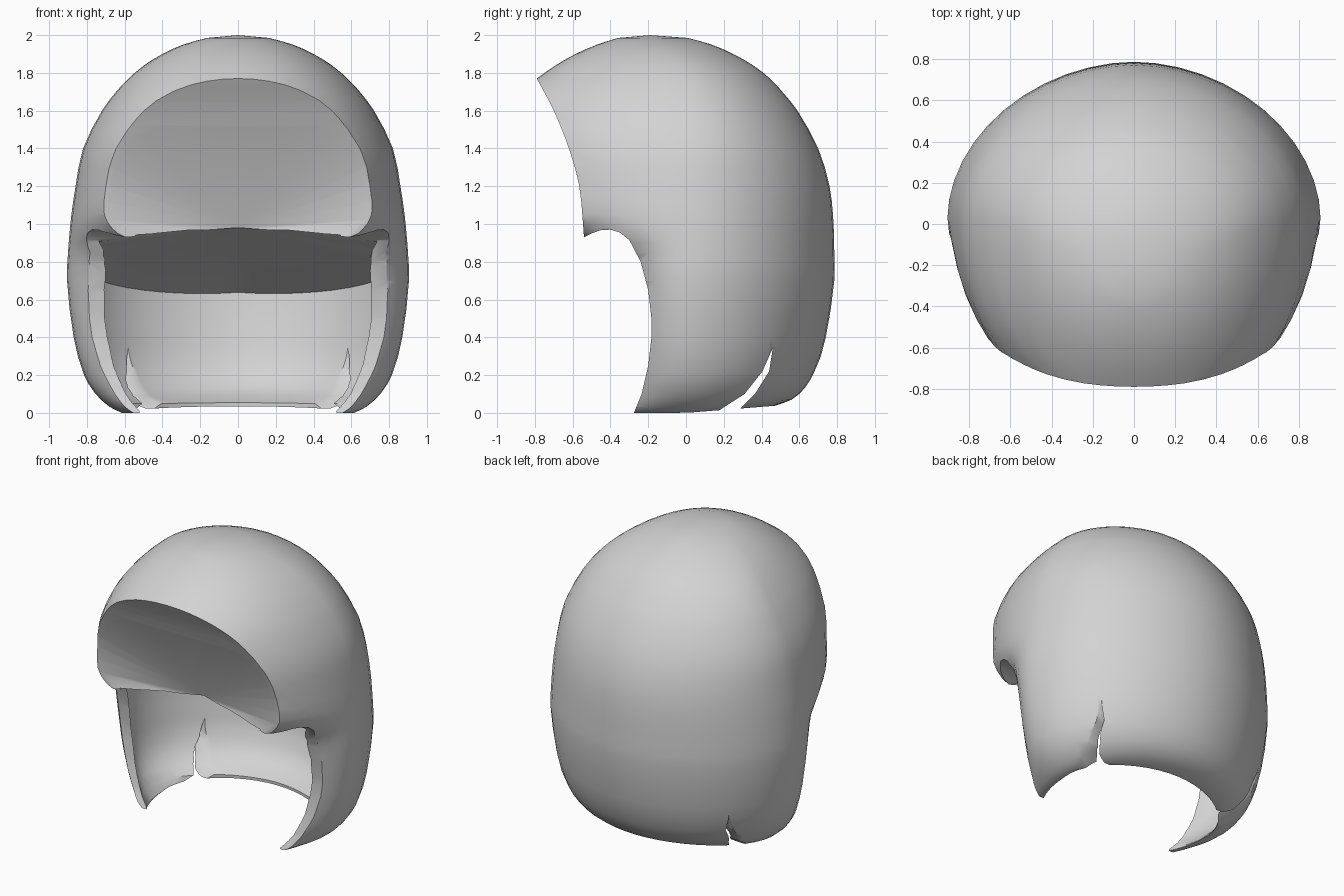
import bpy, bmesh, math

if "Cube" in bpy.data.objects:
    bpy.data.objects.remove(bpy.data.objects["Cube"])

# shell profile: height, half width, back y, front y, centre y
PROFILE = [(0, .62, .47, -.62, .03), (.03, .68, .56, -.55, .03), (.1, .755, .63, -.47, .03),
           (.2, .815, .68, -.43, .03), (.4, .87, .74, -.41, .03), (.7, .905, .785, -.44, .03),
           (.85, .90, .785, -.54, .03), (.95, .892, .783, -.76, .03), (1.05, .882, .778, -.90, .03),
           (1.2, .86, .76, -.95, .03), (1.4, .82, .70, -.98, .02), (1.6, .72, .59, -.945, .01),
           (1.7, .645, .51, -.875, 0), (1.77, .58, .445, -.79, -.02),
           (1.84, .497, .355, -.69, -.05), (1.9, .40, .25, -.585, -.09),
           (1.95, .29, .135, -.47, -.13), (1.985, .165, .01, -.36, -.17)]
# cut edge of the forehead in side view: z, y
BROW = [(.93, -.54), (1.2, -.565), (1.4, -.62), (1.6, -.70), (1.77, -.79)]
SEG = 48
BACK, FRONT = 1.9, 2.1


def lookup(table, z):
    """Smooth interpolation of the table columns at height z."""
    z = min(max(z, table[0][0]), table[-1][0])
    i = next(k for k in range(len(table) - 1) if z <= table[k + 1][0])
    p, q = table[i], table[i + 1]
    o, r = table[max(i - 1, 0)], table[min(i + 2, len(table) - 1)]
    h = q[0] - p[0]
    t = (z - p[0]) / h
    out = []
    for c in range(1, len(p)):
        m0 = (q[c] - o[c]) / (q[0] - o[0]) * h
        m1 = (r[c] - p[c]) / (r[0] - p[0]) * h
        out.append((2*t**3 - 3*t*t + 1) * p[c] + (t**3 - 2*t*t + t) * m0
                   + (3*t*t - 2*t**3) * q[c] + (t**3 - t*t) * m1)
    return out


def section(z, i, inset=0):
    a, yb, yf, c = lookup(PROFILE, z)
    t = 2 * math.pi * i / SEG
    co, si = math.cos(t), math.sin(t)
    e = 2 / (BACK if si > 0 else FRONT)
    b = (yb - c if si > 0 else c - yf) - inset
    return (math.copysign(abs(co) ** e, co) * (a - inset),
            c + math.copysign(abs(si) ** e, si) * b)


def lift(y, z):
    return .08 * max(0, y) * min(1, max(0, 1 - z / .3))


def make(name, verts, faces):
    me = bpy.data.meshes.new(name)
    me.from_pydata(verts, [], faces)
    bm = bmesh.new()
    bm.from_mesh(me)
    bmesh.ops.recalc_face_normals(bm, faces=bm.faces)
    bm.to_mesh(me)
    bm.free()
    ob = bpy.data.objects.new(name, me)
    bpy.context.collection.objects.link(ob)
    return ob


def loft(name, rings, base, pole):
    verts = [p for r in rings for p in r] + [pole, base]
    n = len(rings)
    faces = []
    for i in range(SEG):
        j = (i + 1) % SEG
        faces += [(k * SEG + i, k * SEG + j, (k + 1) * SEG + j, (k + 1) * SEG + i)
                  for k in range(n - 1)]
        faces += [((n - 1) * SEG + i, (n - 1) * SEG + j, n * SEG), (j, i, n * SEG + 1)]
    return make(name, verts, faces)


def side_prism(name, pts):
    n = len(pts)
    verts = [(x, y, z) for x in (-1.3, 1.3) for y, z in pts]
    faces = [(i, (i + 1) % n, n + (i + 1) % n, n + i) for i in range(n)]
    return make(name, verts, faces + [tuple(range(n)), tuple(range(n, 2 * n))])


# outer shell, with the nape lifted slightly
heights = []
for p, q in zip(PROFILE, PROFILE[1:]):
    heights += [p[0], (p[0] + q[0]) / 2]
heights.append(PROFILE[-1][0])
rings = []
for z in heights:
    pts = [section(z, i) for i in range(SEG)]
    rings.append([(x, y, z + lift(y, z)) for x, y in pts])
hair = loft("hair_shell", rings, (0, 0, 0), (0, -.19, 2.0))


# inner hollow with a sloped ceiling
def ceiling(x, y):
    return .93 if y < -.54 else .98 - .07 * abs(x) - .31 * (max(y, -.38) + .38)


rings = []
for k in range(19):
    ring = []
    for i in range(SEG):
        z = -.1 + (ceiling(*section(.93, i, .06)) + .1) * k / 18
        low = z - .035 * min(1, max(0, 1 - z / .3))
        x, y = section(low, i, .03 + .025 * min(1, max(0, z) / .4))
        ring.append((x, y, z + lift(y, z)))
    rings.append(ring)
hollow = loft("hollow_cutter", rings, (0, 0, -.1), (0, -.38, .98))

# face opening
brow_z = [.93 + .84 * math.sin(math.pi / 2 * k / 14) for k in range(15)]
face_cut = side_prism("face_cutter", [(-1.6, 2.2), (-1.0, 2.12)]
    + [(lookup(BROW, z)[0], z) for z in reversed(brow_z)] + [
    (-.50, .95), (-.45, .968), (-.40, .97), (-.35, .955), (-.30, .915), (-.24, .80), (-.20, .65),
    (-.183, .5), (-.183, .4), (-.20, .25), (-.235, .1), (-.28, -.01), (-.3, -.2), (-1.6, -.2)])

# side notches
notch_cut = side_prism("notch_cutter", [
    (.46, .345), (.405, .22), (.31, .10), (.17, .01), (.08, -.15), (.25, -.15),
    (.285, .02), (.365, .10), (.44, .22)])

# shallow conical recess behind the brow
half = []
for k, z in enumerate(brow_z):
    y = lookup(BROW, z)[0]
    a, yb, yf, c = lookup(PROFILE, z)
    x = a * max(0, 1 - abs((c - y) / (c - yf)) ** FRONT) ** (1 / FRONT)
    half.append((max(0, x * .975 - .005) if k < 14 else 0, y, z - .02 * (z - .93) / .84))
low_x = half[0][0]
rim = [(low_x, -.54, .7)] + half + [(-x, y, z) for x, y, z in reversed(half[:-1])]
rim.append((-low_x, -.54, .7))
n = len(rim)
verts = rim + [(x, -1.5, z) for x, y, z in rim] + [(0, -.38, .98), (0, -.38, .7)]
faces = [(i, i + 1, n + i + 1, n + i) for i in range(n - 1)]
faces += [(i, i + 1, 2 * n) for i in range(1, n - 2)]
faces += [(0, 1, 2 * n, 2 * n + 1), (n - 2, n - 1, 2 * n + 1, 2 * n)]
faces += [tuple(range(n, 2 * n)), (0, n, 2 * n - 1, n - 1, 2 * n + 1)]
brow_cut = make("brow_cutter", verts, faces)

# carve the shell
bpy.context.view_layer.objects.active = hair
hair.select_set(True)
for cutter in (hollow, face_cut, brow_cut, notch_cut):
    mod = hair.modifiers.new(cutter.name, 'BOOLEAN')
    mod.operation, mod.solver, mod.object = 'DIFFERENCE', 'EXACT', cutter
    bpy.ops.object.modifier_apply(modifier=mod.name)
    bpy.data.objects.remove(cutter)

# plain grey, smooth with sharp rims
grey = bpy.data.materials.new("light_grey")
grey.diffuse_color = (.65, .65, .65, 1)
grey.use_nodes = True
grey.node_tree.nodes["Principled BSDF"].inputs["Base Color"].default_value = grey.diffuse_color
hair.data.materials.clear()
hair.data.materials.append(grey)
for p in hair.data.polygons:
    p.material_index = 0
bpy.ops.object.shade_smooth_by_angle(angle=math.radians(40))
